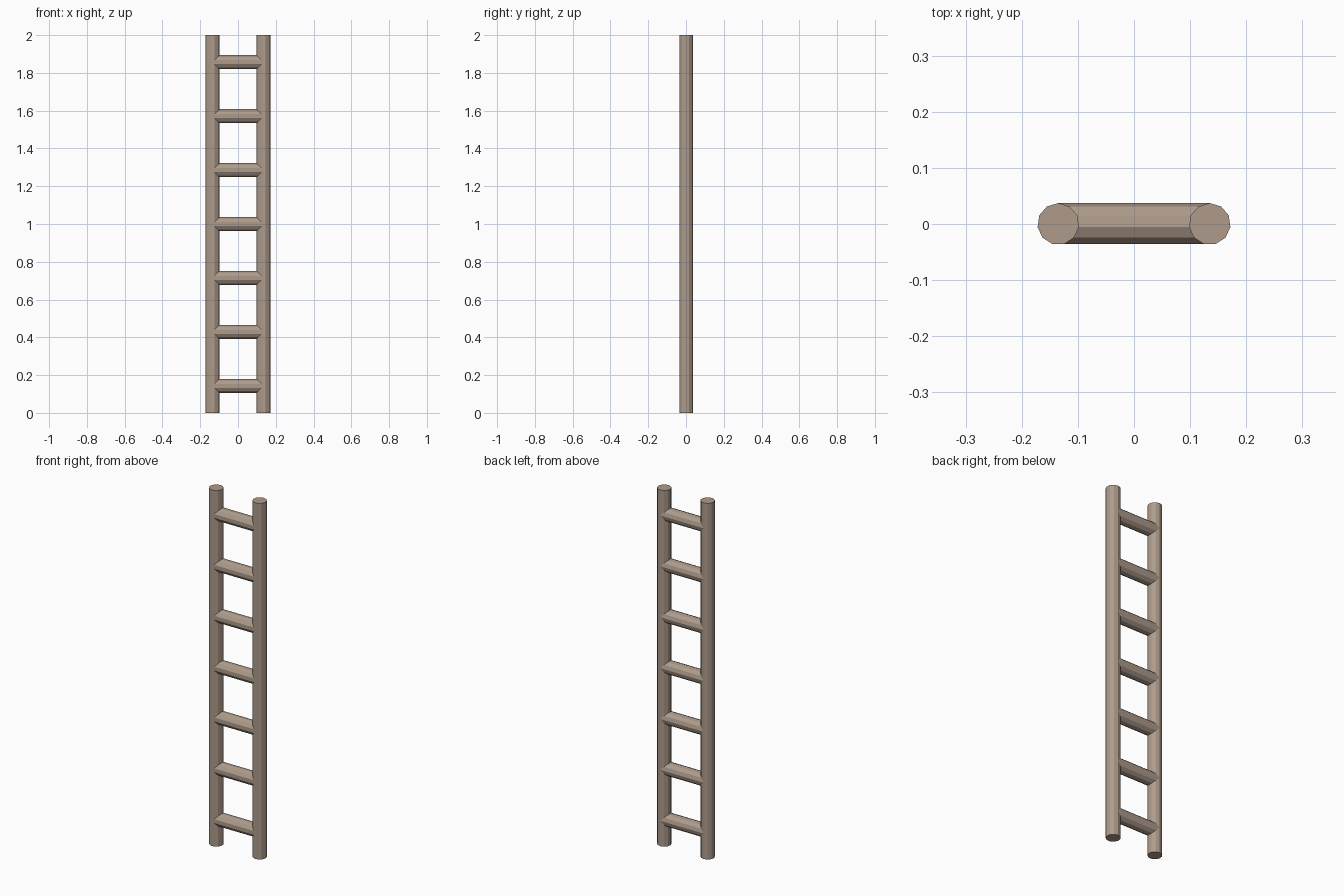
import bpy
import math
from mathutils import Vector

if "Cube" in bpy.data.objects:
    bpy.data.objects.remove(bpy.data.objects["Cube"])

SIDES = 11
RADIUS = 0.0372
RAIL_X = 0.135
HEIGHT = 2.0
RUNGS = 7


def pole(name, start, end):
    """Flat-sided round pole between two points, one corner facing +y."""
    start, axis = Vector(start), Vector(end) - Vector(start)
    back = Vector((0, 1, 0))
    side = axis.normalized().cross(back)
    ring = []
    for i in range(SIDES):
        a = 2 * math.pi * i / SIDES
        ring.append(start + RADIUS * (math.cos(a) * back + math.sin(a) * side))
    verts = ring + [v + axis for v in ring]
    faces = [(i, (i + 1) % SIDES, (i + 1) % SIDES + SIDES, i + SIDES)
             for i in range(SIDES)]
    faces += [tuple(reversed(range(SIDES))), tuple(range(SIDES, 2 * SIDES))]
    mesh = bpy.data.meshes.new(name)
    mesh.from_pydata(verts, [], faces)
    mesh.materials.append(wood)
    obj = bpy.data.objects.new(name, mesh)
    bpy.context.collection.objects.link(obj)
    return obj


wood = bpy.data.materials.new("wood")
wood.diffuse_color = (0.42, 0.33, 0.26, 1)
wood.use_nodes = True
wood.node_tree.nodes["Principled BSDF"].inputs["Base Color"].default_value = wood.diffuse_color

# Side rails
for label, s in (("left", -1), ("right", 1)):
    pole(f"{label}_rail", (s * RAIL_X, 0, 0), (s * RAIL_X, 0, HEIGHT))

# Evenly spaced rungs, ending inside the rails
for i in range(RUNGS):
    z = HEIGHT * (i + 0.5) / RUNGS
    pole(f"rung_{i + 1}", (-RAIL_X, 0, z), (RAIL_X, 0, z))
